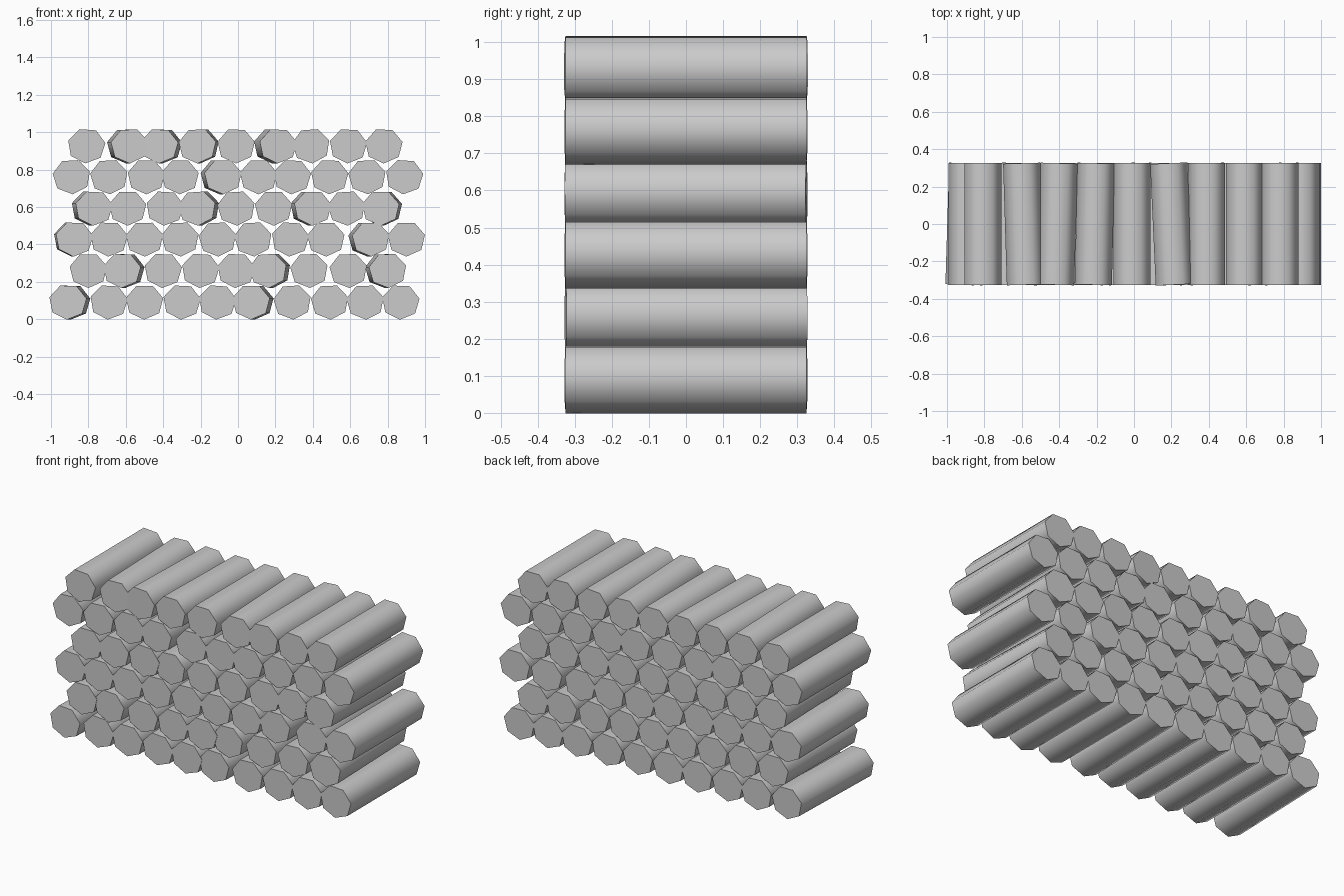
import bpy
import math
import random
from mathutils import Matrix

random.seed(4)
cube = bpy.data.objects.get("Cube")
if cube:
    bpy.data.objects.remove(cube)

grey = bpy.data.materials.new("plain grey")
grey.use_nodes = True
grey.diffuse_color = (0.6, 0.6, 0.6, 1)
grey.node_tree.nodes["Principled BSDF"].inputs["Base Color"].default_value = (0.6, 0.6, 0.6, 1)

RADIUS, LENGTH, SIDES = 0.102, 0.65, 7
FLATTEN = 0.93  # logs are slightly squashed in height

# Centre x of each log, bottom row first
rows = [
    (-0.90, -0.69, -0.50, -0.30, -0.11, 0.08, 0.29, 0.49, 0.68, 0.87),
    (-0.80, -0.61, -0.40, -0.20, -0.01, 0.17, 0.38, 0.59, 0.79),
    (-0.88, -0.69, -0.50, -0.31, -0.11, 0.08, 0.28, 0.47, 0.70, 0.90),
    (-0.78, -0.59, -0.39, -0.21, -0.01, 0.19, 0.39, 0.58, 0.77),
    (-0.89, -0.69, -0.49, -0.31, -0.09, 0.11, 0.29, 0.49, 0.69, 0.89),
    (-0.81, -0.59, -0.41, -0.21, -0.01, 0.20, 0.39, 0.59, 0.78),
]
heights = (0.093, 0.262, 0.43, 0.595, 0.763, 0.928)

# Sideways drift of the back end for the crooked logs, keyed by (row, log)
drift = {(0, 0): 0.02, (0, 5): 0.02, (1, 1): 0.02, (1, 5): 0.02, (1, 8): -0.02,
         (2, 0): -0.01, (2, 8): -0.02, (3, 0): -0.02, (3, 3): 0.02, (3, 6): -0.02,
         (3, 8): 0.015, (4, 4): -0.02, (5, 1): -0.02, (5, 2): 0.02, (5, 3): 0.015,
         (5, 5): -0.03}


def add_log(name, x, z, shift):
    """One seven-sided log lying along y, flat side up, skewed by shift."""
    bpy.ops.mesh.primitive_cylinder_add(vertices=SIDES, radius=RADIUS, depth=LENGTH)
    log = bpy.context.object
    log.name = name
    roll = Matrix.Rotation(math.pi / SIDES + random.uniform(-0.08, 0.08), 4, "Z")
    lay = Matrix.Rotation(math.pi / 2, 4, "X")
    squash = Matrix.Diagonal((1, 1, FLATTEN, 1))
    yaw = Matrix.Rotation(-math.atan2(shift, LENGTH), 4, "Z")
    log.data.transform(yaw @ squash @ lay @ roll)
    log.location = (x, 0, z)
    log.data.materials.append(grey)
    bpy.ops.object.shade_smooth_by_angle(angle=math.radians(60))


# Stacked rows
for r, (row, z) in enumerate(zip(rows, heights)):
    for i, x in enumerate(row):
        add_log(f"log_row_{r + 1}_{i + 1}", x, z, drift.get((r, i), 0))
